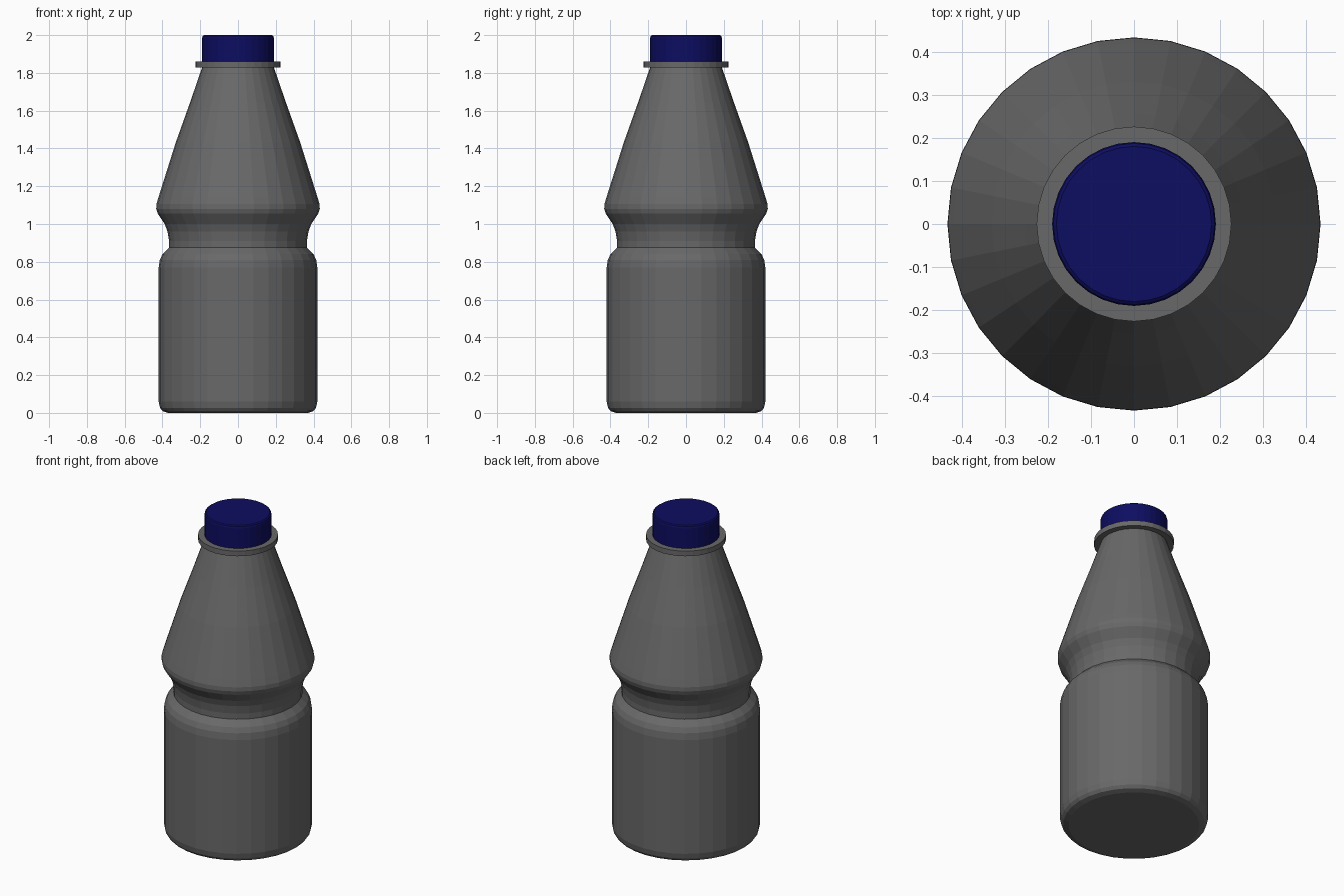
import bpy, bmesh, math

if "Cube" in bpy.data.objects:
    bpy.data.objects.remove(bpy.data.objects["Cube"])

SEG = 32


def material(name, rgb):
    m = bpy.data.materials.new(name)
    m.diffuse_color = (*rgb, 1)
    m.use_nodes = True
    m.node_tree.nodes["Principled BSDF"].inputs["Base Color"].default_value = m.diffuse_color
    return m


def lathe(name, profile, mat):
    """Revolve a (radius, height) profile about z and cap both ends."""
    bm = bmesh.new()
    rings = []
    for r, z in profile:
        rings.append([bm.verts.new((r * math.cos(2 * math.pi * i / SEG),
                                    r * math.sin(2 * math.pi * i / SEG), z))
                      for i in range(SEG)])
    for a, b in zip(rings, rings[1:]):
        for i in range(SEG):
            j = (i + 1) % SEG
            bm.faces.new((a[i], a[j], b[j], b[i]))
    bm.faces.new(rings[0][::-1])
    bm.faces.new(rings[-1])
    me = bpy.data.meshes.new(name)
    bm.to_mesh(me)
    bm.free()
    me.materials.append(mat)
    ob = bpy.data.objects.new(name, me)
    bpy.context.collection.objects.link(ob)
    return ob


grey = material("dark grey plastic", (0.14, 0.14, 0.14))
blue = material("navy cap", (0.004, 0.004, 0.12))

# Bottle: base, label wall, pinched waist, shoulder bulge, tapering neck
lathe("bottle_body", [
    (0.37, 0.0), (0.40, 0.01), (0.413, 0.027), (0.42, 0.06),
    (0.42, 0.77), (0.414, 0.81), (0.40, 0.84), (0.365, 0.875),
    (0.365, 0.91), (0.373, 0.96), (0.388, 1.0), (0.425, 1.055),
    (0.433, 1.08), (0.432, 1.105), (0.42, 1.145), (0.33, 1.43),
    (0.255, 1.64), (0.188, 1.835)], grey)

# Flat collar under the cap
lathe("neck_collar", [(0.226, 1.828), (0.226, 1.86)], grey)

# Screw cap with softened top edge
lathe("cap", [(0.19, 1.858), (0.19, 1.985), (0.187, 1.995), (0.18, 2.0)], blue)
